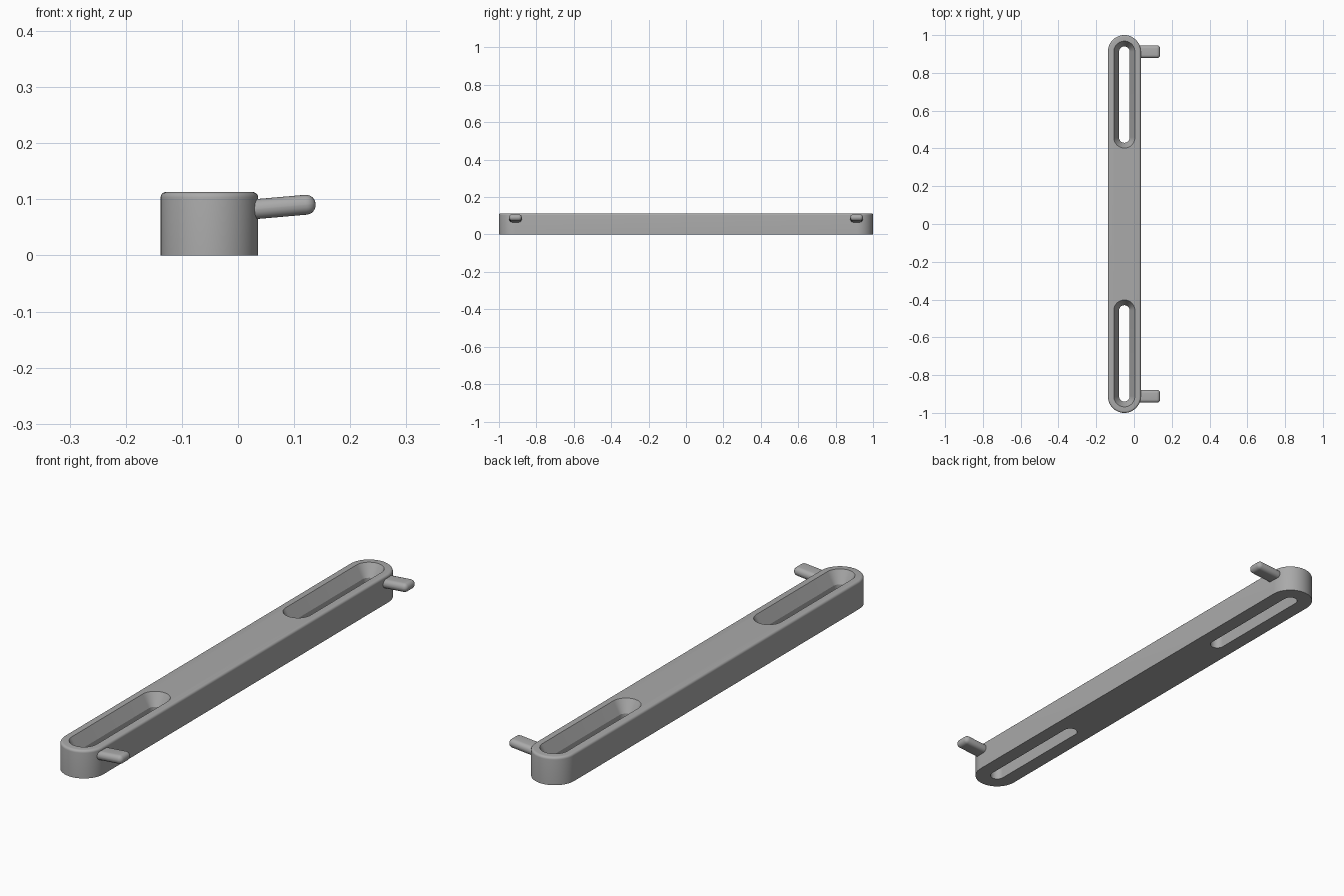
import bpy, bmesh, math
from mathutils import Matrix

if "Cube" in bpy.data.objects:
    bpy.data.objects.remove(bpy.data.objects["Cube"])

CX, R, H = -0.051, 0.087, 0.113      # bar centre line, half width, height
END = 1 - R                          # centre of the rounded bar ends

grey = bpy.data.materials.new("grey plastic")
grey.diffuse_color = (0.40, 0.40, 0.40, 1)
grey.use_nodes = True
grey.node_tree.nodes["Principled BSDF"].inputs["Base Color"].default_value = grey.diffuse_color


def make_object(name, bm):
    bmesh.ops.recalc_face_normals(bm, faces=bm.faces)
    mesh = bpy.data.meshes.new(name)
    bm.to_mesh(mesh)
    bm.free()
    mesh.materials.append(grey)
    obj = bpy.data.objects.new(name, mesh)
    bpy.context.collection.objects.link(obj)
    return obj


def smooth(obj):
    bpy.ops.object.select_all(action='DESELECT')
    obj.select_set(True)
    bpy.context.view_layer.objects.active = obj
    bpy.ops.object.shade_smooth_by_angle(angle=math.radians(25))


def loft_slot(name, y0, y1, profile, n=24):
    """Stack round-ended outlines, given as (radius, z), into a closed solid."""
    bm = bmesh.new()
    rings = []
    for r, z in profile:
        ring = []
        for yc, start in ((y1, 0), (y0, math.pi)):
            for i in range(n + 1):
                a = start + math.pi * i / n
                ring.append(bm.verts.new((CX + r * math.cos(a), yc + r * math.sin(a), z)))
        rings.append(ring)
    m = len(rings[0])
    for a, b in zip(rings, rings[1:]):
        for i in range(m):
            j = (i + 1) % m
            bm.faces.new((a[i], a[j], b[j], b[i]))
    bm.faces.new(rings[0])
    bm.faces.new(rings[-1])
    return make_object(name, bm)


# Bar with a rounded top edge
BEV = 0.01
profile = [(R, 0)]
for k in range(6):
    a = math.pi / 2 * k / 5
    profile.append((R - BEV + BEV * math.cos(a), H - BEV + BEV * math.sin(a)))
bar = loft_slot("bar", -END, END, profile)

# Countersunk slots through both ends
slot = [(0.028, -0.02), (0.028, H - 0.05), (0.056, H), (0.0616, H + 0.01)]
for s in (-1, 1):
    y0, y1 = sorted((s * 0.458, s * 0.912))
    cutter = loft_slot("slot_cutter", y0, y1, slot)
    mod = bar.modifiers.new("slot", 'BOOLEAN')
    mod.operation, mod.solver, mod.object = 'DIFFERENCE', 'EXACT', cutter
    bpy.context.view_layer.objects.active = bar
    bpy.ops.object.modifier_apply(modifier=mod.name)
    bpy.data.objects.remove(cutter)
smooth(bar)

# Rounded side pegs, tilted slightly upward
for s, side in ((-1, "front"), (1, "back")):
    bm = bmesh.new()
    bmesh.ops.create_cube(bm, size=1, matrix=Matrix.Diagonal((0.122, 0.068, 0.0355, 1)))
    bmesh.ops.bevel(bm, geom=bm.edges[:], offset=0.0172, segments=6,
                    profile=0.5, affect='EDGES')
    bm.transform(Matrix.Translation((0.0775, s * 0.912, 0.0865))
                 @ Matrix.Rotation(math.radians(-5), 4, 'Y'))
    smooth(make_object(side + "_peg", bm))
